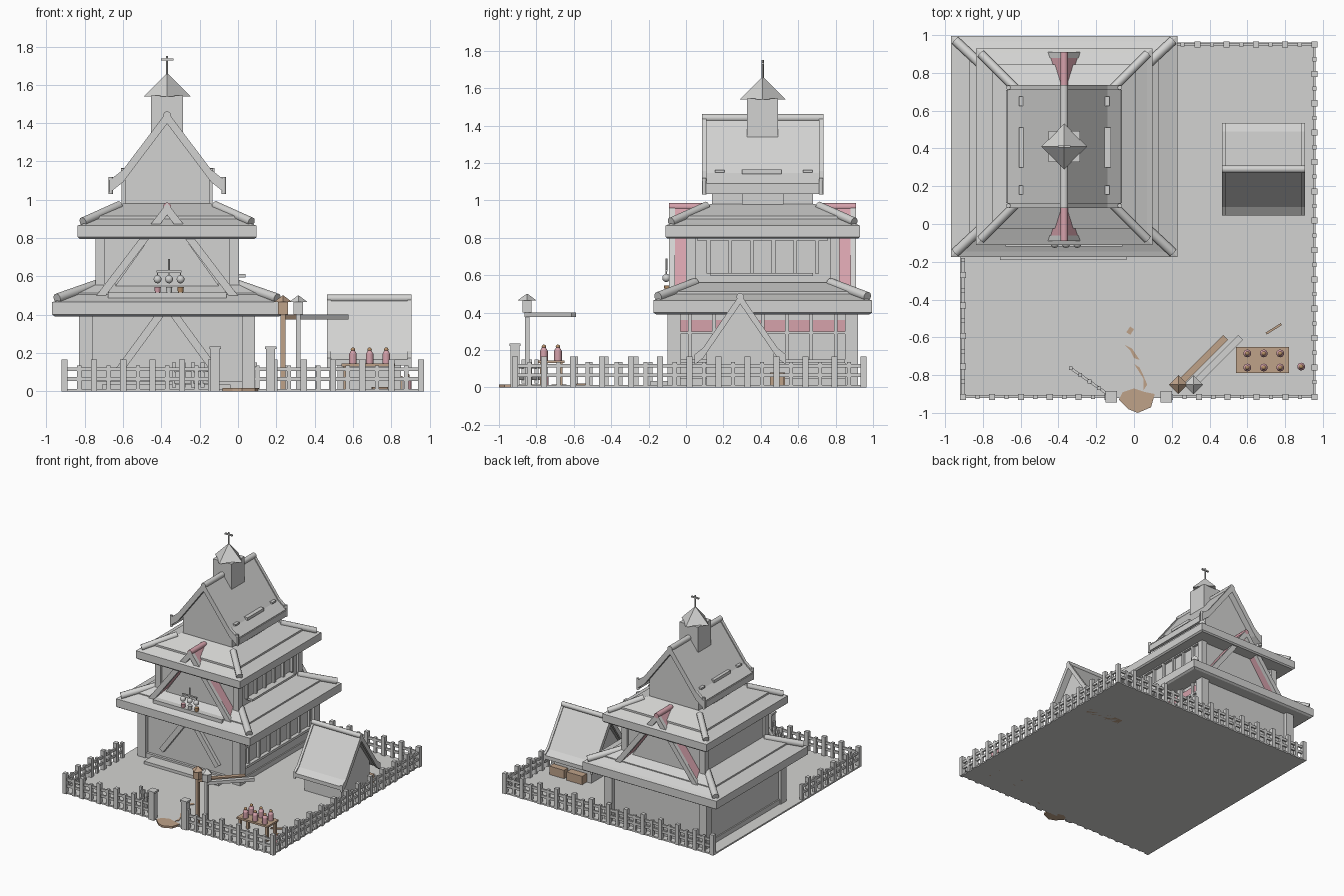
import bpy, bmesh, math
from mathutils import Vector

if "Cube" in bpy.data.objects:
    bpy.data.objects.remove(bpy.data.objects["Cube"])


def material(name, rgb):
    m = bpy.data.materials.new(name)
    m.use_nodes = True
    m.diffuse_color = (*rgb, 1)
    m.node_tree.nodes["Principled BSDF"].inputs["Base Color"].default_value = (*rgb, 1)
    return m


GREY = material("pale grey", (0.65, 0.65, 0.64))
PINK = material("dusty pink", (0.67, 0.36, 0.41))
TAN = material("tan wood", (0.52, 0.36, 0.25))
AMBER = material("amber cap", (0.48, 0.28, 0.14))


def finish(name, bm, mat, smooth=False):
    bmesh.ops.recalc_face_normals(bm, faces=bm.faces)
    me = bpy.data.meshes.new(name)
    bm.to_mesh(me)
    bm.free()
    me.materials.append(mat)
    ob = bpy.data.objects.new(name, me)
    bpy.context.collection.objects.link(ob)
    if smooth:
        bpy.ops.object.select_all(action='DESELECT')
        ob.select_set(True)
        bpy.context.view_layer.objects.active = ob
        bpy.ops.object.shade_smooth_by_angle(angle=math.radians(50))
    return ob


def prism(name, pts, axis, lo, hi, mat=GREY):
    """Extrude a flat outline along one axis."""
    place = {'x': lambda a, b, t: (t, a, b), 'y': lambda a, b, t: (a, t, b),
             'z': lambda a, b, t: (a, b, t)}[axis]
    bm = bmesh.new()
    low, high = [[bm.verts.new(place(a, b, t)) for a, b in pts] for t in (lo, hi)]
    bm.faces.new(low)
    bm.faces.new(high)
    for i in range(len(pts)):
        j = (i + 1) % len(pts)
        bm.faces.new((low[i], low[j], high[j], high[i]))
    return finish(name, bm, mat)


def box(name, x0, x1, y0, y1, z0, z1, mat=GREY):
    return prism(name, [(x0, y0), (x1, y0), (x1, y1), (x0, y1)], 'z', z0, z1, mat)


def strip(a, b, w):
    """Outline of a straight bar of width w."""
    a, b = Vector(a), Vector(b)
    n = (b - a).orthogonal().normalized() * w / 2
    return [tuple(p) for p in (a + n, b + n, b - n, a - n)]


def chevron(c, side, t):
    """Outline of an upside-down V with centre c, half profile and drop t."""
    top = [(c - d, z) for d, z in reversed(side)] + [(c + d, z) for d, z in side[1:]]
    return top + [(a, z - t) for a, z in reversed(top)]


def rod(name, a, b, r1, r2=None, mat=GREY, n=10):
    a, b = Vector(a), Vector(b)
    bm = bmesh.new()
    bmesh.ops.create_cone(bm, cap_ends=True, segments=n, radius1=r1,
                          radius2=r1 if r2 is None else r2, depth=(b - a).length)
    q = (b - a).to_track_quat('Z', 'Y')
    for v in bm.verts:
        v.co = q @ v.co + (a + b) / 2
    return finish(name, bm, mat, n > 4)


def ball(name, p, r, mat=GREY):
    bm = bmesh.new()
    bmesh.ops.create_uvsphere(bm, u_segments=10, v_segments=6, radius=r)
    bmesh.ops.translate(bm, vec=p, verts=bm.verts)
    return finish(name, bm, mat, True)


CX, CY = -0.37, 0.41


def hip_roof(name, levels):
    """Stacked rectangles (half x, half y, z) joined into one roof."""
    bm = bmesh.new()
    rings = [[bm.verts.new((CX + sx * hx, CY + sy * hy, z))
              for sx, sy in ((-1, -1), (1, -1), (1, 1), (-1, 1))] for hx, hy, z in levels]
    bm.faces.new(rings[0])
    bm.faces.new(rings[-1])
    for r, s in zip(rings, rings[1:]):
        for i in range(4):
            j = (i + 1) % 4
            bm.faces.new((r[i], r[j], s[j], s[i]))
    finish(name, bm, GREY)


def corner_logs(name, outer, inner, r):
    for sx in (-1, 1):
        for sy in (-1, 1):
            ends = [(CX + sx * x, CY + sy * y, z) for x, y, z in (outer, inner)]
            rod(name, *ends, r)


def corner_posts(name, hx, hy, w, z0, z1):
    for sx in (-1, 1):
        for sy in (-1, 1):
            x, y = CX + sx * (hx - w), CY + sy * (hy - w)
            box(name, x - w, x + w, y - w, y + w, z0, z1)


# Ground and worn path
box("ground", -0.92, 0.96, -0.92, 0.96, 0, 0.012)
prism("path_entry", [(-0.08, -0.93), (-0.03, -0.98), (0.02, -1), (0.09, -0.97), (0.11, -0.9),
                     (0.06, -0.89), (0, -0.87), (-0.06, -0.89)], 'z', 0, 0.016, TAN)
prism("path_trail", [(0.05, -0.88), (0.07, -0.85), (0.04, -0.78), (0, -0.74), (0.03, -0.76),
                     (0.05, -0.82)], 'z', 0.005, 0.016, TAN)
prism("path_patch", [(-0.05, -0.64), (-0.01, -0.66), (0.03, -0.72), (0, -0.71),
                     (-0.02, -0.67)], 'z', 0.005, 0.016, TAN)
prism("path_spot", strip((-0.03, -0.58), (-0.01, -0.55), 0.025), 'z', 0.005, 0.016, TAN)

# First storey
box("lower_walls", CX - 0.44, CX + 0.44, CY - 0.48, CY + 0.48, 0, 0.42)
corner_posts("lower_post", 0.46, 0.51, 0.035, 0, 0.42)
box("front_step", -0.71, -0.04, -0.19, -0.07, 0, 0.035)
box("lower_sill", CX - 0.45, CX + 0.45, CY - 0.5, CY + 0.5, 0, 0.05)
for s in (-1, 1):
    prism("lower_brace", strip((CX + s * 0.25, 0.11), (CX + s * 0.03, 0.41), 0.04), 'y', -0.1, -0.06)
box("side_frieze", 0.07, 0.078, -0.03, 0.85, 0.3, 0.36, PINK)
box("side_window_sill", 0.07, 0.1, -0.03, 0.85, 0.13, 0.15)
box("side_window_rail", 0.07, 0.088, -0.03, 0.85, 0.285, 0.3)
for i in range(7):
    y = 0.02 + i * 0.13
    box("side_window_bar", 0.07, 0.088, y - 0.01, y + 0.01, 0.15, 0.4)

# Lower skirt roof
hip_roof("lower_roof", [(0.585, 0.57, 0.39), (0.6, 0.585, 0.4), (0.6, 0.585, 0.465), (0.57, 0.555, 0.475),
                        (0.36, 0.39, 0.55)])
hip_roof("lower_roof_panel", [(0.5, 0.49, 0.49), (0.5, 0.49, 0.512), (0.37, 0.4, 0.56)])
corner_logs("lower_roof_log", (0.575, 0.56, 0.485), (0.36, 0.36, 0.56), 0.026)

# Second storey
box("middle_walls", CX - 0.355, CX + 0.355, CY - 0.39, CY + 0.39, 0.45, 0.83)
corner_posts("middle_post", 0.375, 0.41, 0.025, 0.45, 0.83)
box("middle_window_sill", -0.03, 0.04, 0.13, 0.68, 0.595, 0.612)
box("middle_window_head", -0.03, 0.005, 0.06, 0.76, 0.785, 0.81)
for i in range(6):
    y = 0.12 + i * 0.116
    box("middle_window_bar", -0.03, 0.004, y - 0.01, y + 0.01, 0.61, 0.8)

# Upper skirt roof
hip_roof("upper_roof", [(0.455, 0.51, 0.795), (0.467, 0.52, 0.805), (0.467, 0.52, 0.865),
                        (0.44, 0.495, 0.875), (0.23, 0.28, 0.965)])
hip_roof("upper_roof_panel", [(0.38, 0.435, 0.89), (0.38, 0.435, 0.915), (0.23, 0.28, 0.98)])
corner_logs("upper_roof_log", (0.44, 0.49, 0.885), (0.25, 0.3, 0.97), 0.024)

# Cross gables on front and back
for s in (-1, 1):
    def span(a, b):
        return sorted((CY + s * a, CY + s * b))
    prism("gable_frame", chevron(CX, [(0, 0.985), (0.37, 0.5)], 0.065), 'y', *span(0.47, 0.5))
    prism("gable_lining", chevron(CX, [(0, 0.98), (0.355, 0.505)], 0.05), 'y', *span(0.34, 0.47), PINK)
    prism("gable_infill", [(CX - 0.32, 0.48), (CX + 0.32, 0.48), (CX, 0.93)], 'y', *span(0.38, 0.42))
    prism("gable_tie", strip((CX - 0.09, 0.85), (CX + 0.09, 0.85), 0.03), 'y', *span(0.44, 0.495))
    rod("gable_ridge", (CX, CY + s * 0.5, 0.965), (CX, CY + s * 0.31, 0.965), 0.021, mat=PINK)

# Balcony shelf with pots and hanging lantern
box("balcony_shelf", -0.68, -0.06, -0.12, 0, 0.485, 0.515)
for i, mat in enumerate((PINK, GREY, AMBER)):
    x = -0.42 + i * 0.06
    rod("balcony_pot", (x, -0.1, 0.512), (x, -0.1, 0.545), 0.014, 0.018, mat)
    ball("lantern_globe", (x, -0.105, 0.585), 0.022)
    rod("lantern_stem", (x, -0.105, 0.6), (x, -0.105, 0.63), 0.004, n=6)
box("lantern_bar", -0.425, -0.295, -0.11, -0.1, 0.62, 0.63)
rod("lantern_hook", (-0.36, -0.105, 0.62), (-0.36, -0.105, 0.69), 0.005, n=6)

# Top storey and steep roof
prism("attic_walls", [(CX - 0.22, 0.9), (CX + 0.22, 0.9), (CX + 0.22, 1.13), (CX, 1.41),
                      (CX - 0.22, 1.13)], 'y', 0.14, 0.68)
slope = [(0, 1.45), (0.23, 1.145), (0.3, 1.09)]
prism("top_roof", chevron(CX, slope, 0.045), 'y', 0.1, 0.72)
for y in (0.085, 0.71):
    prism("top_roof_trim", chevron(CX, [(d, z + 0.012) for d, z in slope], 0.065), 'y', y, y + 0.025)
rod("top_roof_ridge", (CX, 0.085, 1.44), (CX, 0.735, 1.44), 0.022)
for s in (-1, 1):
    x = CX + s * 0.295
    box("eave_beam", x - 0.012, x + 0.012, 0.11, 0.71, 1.035, 1.085)
    for y in (0.097, 0.722):
        rod("eave_pendant", (x, y, 1.03), (x, y, 1.12), 0.012, n=8)
    x = CX + s * 0.225
    box("attic_window", x - 0.012, x + 0.012, 0.3, 0.52, 0.95, 1.1)
    box("roof_vent", x - 0.015, x + 0.022, 0.3, 0.51, 1.142, 1.165)
    for y in (0.18, 0.65):
        box("roof_peg", x - 0.015, x + 0.015, y - 0.025, y + 0.025, 1.15, 1.163)

# Steeple and finial
box("steeple", CX - 0.083, CX + 0.083, CY - 0.083, CY + 0.083, 1.3, 1.545)
rod("steeple_eave", (CX, CY, 1.54), (CX, CY, 1.6), 0.122, 0.062, n=4)
rod("steeple_tip", (CX, CY, 1.6), (CX, CY, 1.66), 0.062, 0.002, n=4)
rod("finial_pole", (CX, CY, 1.64), (CX, CY, 1.75), 0.006, n=6)
box("finial_arm", CX - 0.033, CX + 0.033, CY - 0.006, CY + 0.006, 1.727, 1.738)

# Shed with its crates
prism("shed_walls", [(0.11, 0), (0.47, 0), (0.47, 0.2), (0.29, 0.45), (0.11, 0.2)], 'x', 0.52, 0.85)
shed = [(0, 0.49), (0.2, 0.2), (0.245, 0.165)]
prism("shed_roof", chevron(0.29, shed, 0.03), 'x', 0.47, 0.9)
for x in (0.465, 0.885):
    prism("shed_trim", chevron(0.29, [(d, z + 0.01) for d, z in shed], 0.055), 'x', x, x + 0.02)
rod("shed_ridge", (0.465, 0.29, 0.485), (0.905, 0.29, 0.485), 0.02)
box("crate", 0.56, 0.7, 0.45, 0.53, 0, 0.08, TAN)
box("crate", 0.73, 0.86, 0.45, 0.52, 0, 0.08, TAN)


# Fence
def fence(a, b):
    a, b = Vector(a), Vector(b)
    n = round((b - a).length / 0.078)
    for i in range(n + 1):
        p = a.lerp(b, i / n)
        w, h = (0.016, 0.165) if i % 2 == 0 else (0.011, 0.135)
        box("fence_post", p.x - w, p.x + w, p.y - w, p.y + w, 0, h)
    for z in (0.055, 0.105):
        prism("fence_rail", strip(a, b, 0.014), 'z', z, z + 0.02)


W, E, S, N = -0.905, 0.955, -0.915, 0.95
fence((W, S), (-0.14, S))
fence((0.19, S), (E, S))
fence((E, S), (E, N))
fence((W, N), (E, N))
fence((W, S), (W, -0.19))

# Gateway: posts and open leaf
for x in (-0.12, 0.17):
    box("gate_post", x - 0.024, x + 0.024, S - 0.024, S + 0.024, 0, 0.22)
    box("gate_post_cap", x - 0.03, x + 0.03, S - 0.03, S + 0.03, 0.22, 0.235)
for z in (0.04, 0.1):
    prism("gate_rail", strip((-0.34, -0.76), (-0.14, -0.9), 0.014), 'z', z, z + 0.025)
for i in range(4):
    x, y = -0.335 + i * 0.05, -0.764 - i * 0.035
    box("gate_picket", x - 0.01, x + 0.01, y - 0.01, y + 0.01, 0.02, 0.15)

# Pair of hanging posts with diagonal arms
for x, mat in ((0.235, TAN), (0.315, GREY)):
    box("arm_post", x - 0.012, x + 0.012, -0.862, -0.838, 0, 0.46, mat)
    box("arm_post_head", x - 0.025, x + 0.025, -0.875, -0.825, 0.4, 0.465, mat)
    rod("arm_post_cap", (x, -0.85, 0.465), (x, -0.85, 0.5), 0.05, 0.003, mat, 4)
    prism("arm", strip((x, -0.85), (x + 0.25, -0.6), 0.035), 'z', 0.375, 0.4, mat)

# Table with bottles
box("table_top", 0.54, 0.82, -0.79, -0.65, 0.13, 0.145, TAN)
for x in (0.56, 0.8):
    for y in (-0.77, -0.67):
        box("table_leg", x - 0.01, x + 0.01, y - 0.01, y + 0.01, 0, 0.13, TAN)
spots = [(0.6 + 0.087 * i, y, 0.145) for i in range(3) for y in (-0.76, -0.685)]
for x, y, z in spots + [(0.885, -0.755, 0.01)]:
    rod("bottle", (x, y, z), (x, y, z + 0.05), 0.021, mat=PINK)
    rod("bottle_neck", (x, y, z + 0.05), (x, y, z + 0.068), 0.021, 0.01, PINK)
    ball("bottle_stopper", (x, y, z + 0.072), 0.012, AMBER)
prism("stick", strip((0.7, -0.58), (0.78, -0.53), 0.012), 'z', 0.01, 0.022, TAN)
